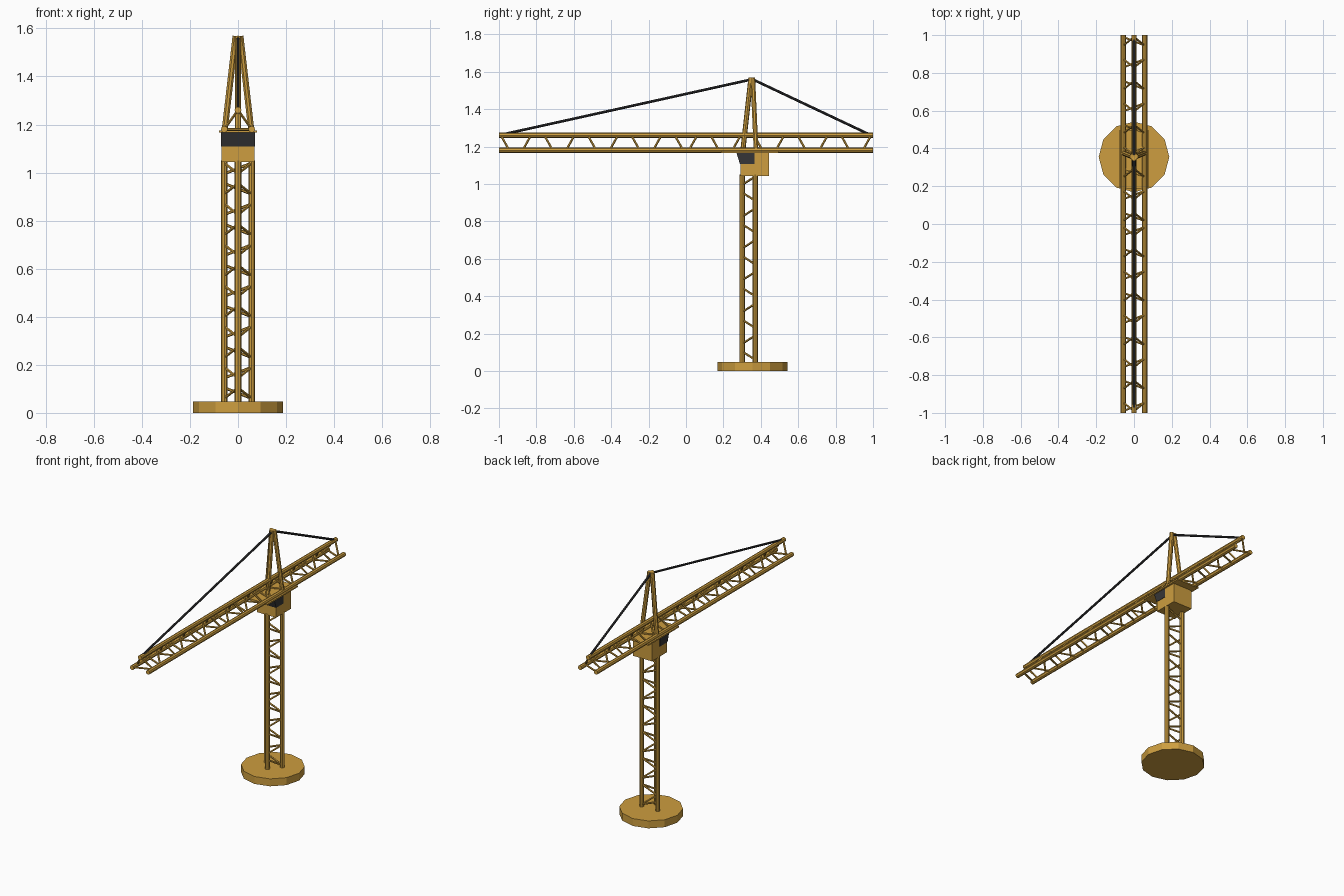
import bpy, bmesh, math
from mathutils import Vector, Matrix

if "Cube" in bpy.data.objects:
    bpy.data.objects.remove(bpy.data.objects["Cube"])


def material(name, rgb):
    m = bpy.data.materials.new(name)
    m.diffuse_color = (*rgb, 1)
    m.use_nodes = True
    m.node_tree.nodes["Principled BSDF"].inputs["Base Color"].default_value = m.diffuse_color
    return m


GOLD = material("golden yellow", (0.61, 0.34, 0.05))
DARK = material("dark grey", (0.036, 0.036, 0.038))


def finish(name, bm, *mats):
    me = bpy.data.meshes.new(name)
    bmesh.ops.recalc_face_normals(bm, faces=bm.faces)
    bm.to_mesh(me)
    bm.free()
    for m in mats:
        me.materials.append(m)
    ob = bpy.data.objects.new(name, me)
    bpy.context.collection.objects.link(ob)
    return ob


def rod(bm, a, b, r, sides=8):
    a, b = Vector(a), Vector(b)
    d = b - a
    mat = Matrix.Translation((a + b) / 2) @ d.to_track_quat('Z', 'Y').to_matrix().to_4x4()
    bmesh.ops.create_cone(bm, cap_ends=True, segments=sides, radius1=r, radius2=r,
                          depth=d.length, matrix=mat)


def rods(name, pairs, r, mat=GOLD, sides=8):
    bm = bmesh.new()
    for a, b in pairs:
        rod(bm, a, b, r, sides)
    return finish(name, bm, mat)


def lattice(corners, axis, start, end, pitch, lean):
    """Alternately leaning braces on the three sides of a triangular truss."""
    pairs = []
    count = round((end - start) / pitch)
    step = (end - start - lean) / (count - 1)
    for side in range(3):
        p, q = corners[side], corners[(side + 1) % 3]
        for i in range(count):
            t = start + i * step
            t0, t1 = (t, t + lean) if (i + side) % 2 else (t + lean, t)
            pairs.append((p + axis * t0, q + axis * t1))
    return pairs


X, Y, Z = Vector((1, 0, 0)), Vector((0, 1, 0)), Vector((0, 0, 1))

# Twelve-sided base
bm = bmesh.new()
bmesh.ops.create_cone(bm, cap_ends=True, segments=12, radius1=0.187, radius2=0.187,
                      depth=0.048, matrix=Matrix.Translation((0, 0.355, 0.024)))
finish("base", bm, GOLD)

# Triangular mast
mast = [Vector((-0.057, 0.37, 0)), Vector((0.057, 0.37, 0)), Vector((0, 0.30, 0))]
rods("mast_legs", [(c + Z * 0.03, c + Z * 1.05) for c in mast], 0.0142)
rods("mast_braces", lattice(mast, Z, 0.06, 1.04, 0.083, 0.045), 0.006, sides=6)

# Triangular jib, braces mirrored about the middle
jib = [Vector((-0.057, 0, 1.18)), Vector((0.057, 0, 1.18)), Vector((0, 0, 1.26))]
rods("jib_chords", [(c - Y, c + Y) for c in jib], 0.0142)
half = lattice(jib, Y, 0.015, 0.99, 0.113, 0.045)
flip = Matrix.Diagonal((1, -1, 1))
rods("jib_braces", half + [(flip @ a, flip @ b) for a, b in half], 0.006, sides=6)

# Tower head with three legs meeting at the peak
rods("head_legs", [((-0.056, 0.375, 1.17), (-0.010, 0.357, 1.568)),
                   ((0.056, 0.375, 1.17), (0.010, 0.357, 1.568)),
                   ((0, 0.303, 1.17), (0, 0.347, 1.568))], 0.0135)

# Stay cables
rods("stay_cables", [((0, 0.355, 1.56), (0, -0.98, 1.265)),
                     ((0, 0.355, 1.56), (0, 0.98, 1.265))], 0.007, DARK)


def prism(name, profile, half_width, mat):
    bm = bmesh.new()
    f = bm.faces.new([bm.verts.new((-half_width, y, z)) for y, z in profile])
    ext = bmesh.ops.extrude_face_region(bm, geom=[f])
    bmesh.ops.translate(bm, vec=X * 2 * half_width,
                        verts=[v for v in ext["geom"] if isinstance(v, bmesh.types.BMVert)])
    return finish(name, bm, mat)


# Cab, wrap-around window and turntable plate
prism("cab", [(0.291, 1.043), (0.445, 1.043), (0.445, 1.168), (0.274, 1.168), (0.291, 1.108)],
      0.068, GOLD)
prism("cab_window", [(0.288, 1.108), (0.366, 1.108), (0.366, 1.166), (0.27, 1.166)],
      0.070, DARK)
prism("turntable_plate", [(0.187, 1.166), (0.495, 1.166), (0.495, 1.175), (0.187, 1.175)],
      0.08, GOLD)
